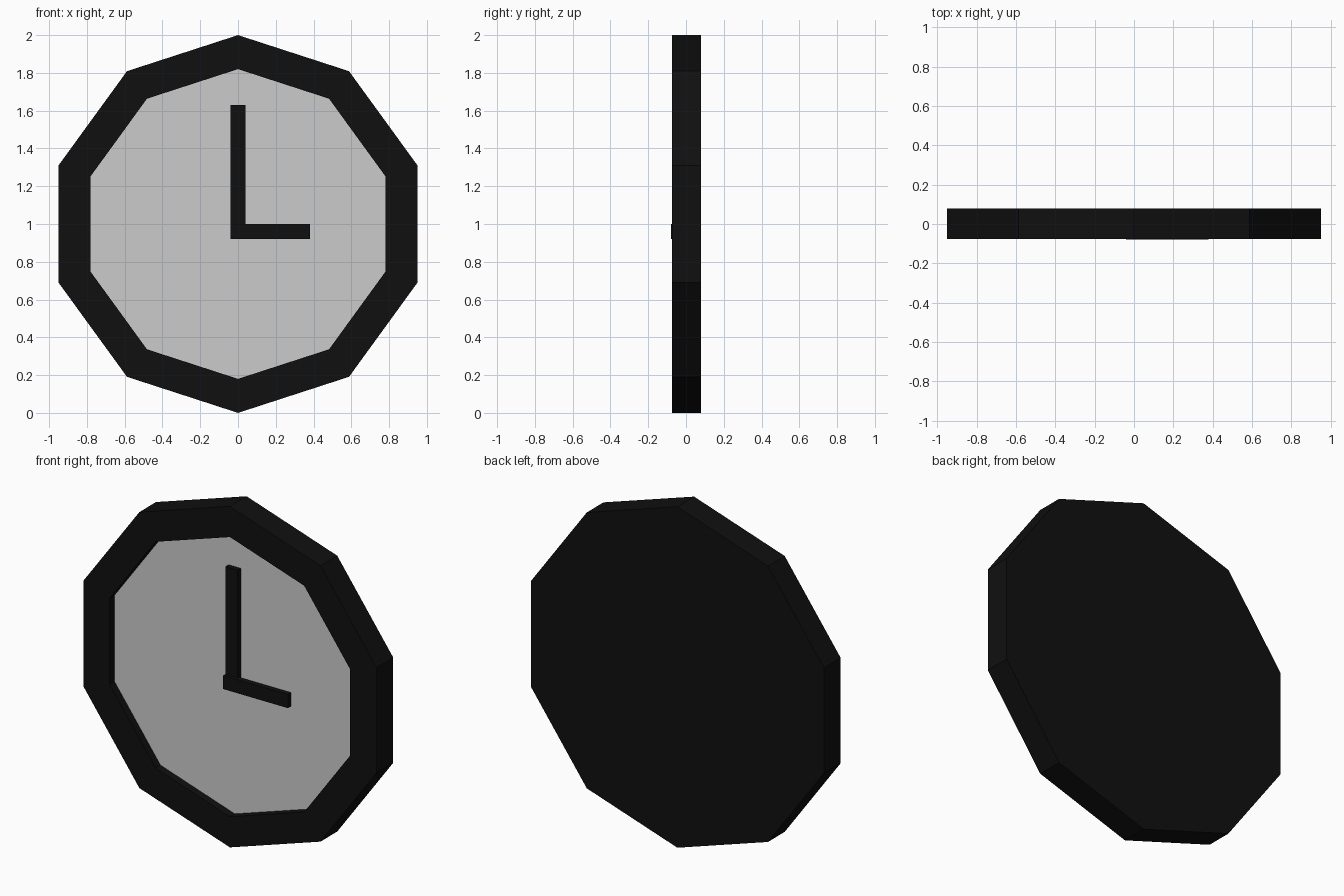
import bpy, bmesh, math

if "Cube" in bpy.data.objects:
    bpy.data.objects.remove(bpy.data.objects["Cube"])

black = bpy.data.materials.new("black")
black.diffuse_color = (0.005, 0.005, 0.005, 1)
black.use_nodes = True
black.node_tree.nodes["Principled BSDF"].inputs["Base Color"].default_value = black.diffuse_color

SIDES, CENTRE_Z = 10, 1.0
BACK, FRONT, DIAL = 0.08, -0.075, -0.03
OUTER, INNER = 1.0, 0.82


def finish(name, bm, mat=None):
    bmesh.ops.recalc_face_normals(bm, faces=bm.faces)
    mesh = bpy.data.meshes.new(name)
    bm.to_mesh(mesh)
    bm.free()
    obj = bpy.data.objects.new(name, mesh)
    bpy.context.collection.objects.link(obj)
    if mat:
        mesh.materials.append(mat)
    return obj


def ring(bm, radius, y):
    angles = [math.tau * i / SIDES for i in range(SIDES)]
    return [bm.verts.new((radius * math.sin(a), y, CENTRE_Z + radius * math.cos(a))) for a in angles]


def hand(name, x0, x1, y0, y1, z0, z1):
    bm = bmesh.new()
    bmesh.ops.create_cube(bm, size=1)
    bmesh.ops.scale(bm, vec=(x1 - x0, y1 - y0, z1 - z0), verts=bm.verts)
    bmesh.ops.translate(bm, vec=((x0 + x1) / 2, (y0 + y1) / 2, (z0 + z1) / 2), verts=bm.verts)
    return finish(name, bm, black)


# ten-sided case: back plate, outer wall, front rim and recess wall
bm = bmesh.new()
loops = [ring(bm, r, y) for r, y in ((OUTER, BACK), (OUTER, FRONT), (INNER, FRONT), (INNER, DIAL))]
bm.faces.new(loops[0])
for a, b in zip(loops, loops[1:]):
    for i in range(SIDES):
        j = (i + 1) % SIDES
        bm.faces.new((a[i], a[j], b[j], b[i]))
# temporary cap gives consistent normals; it is removed for the dial
cap = bm.faces.new(loops[3])
bmesh.ops.recalc_face_normals(bm, faces=bm.faces)
bmesh.ops.delete(bm, geom=[cap], context='FACES_ONLY')
finish("case", bm, black)

# recessed grey dial, facing -y
bm = bmesh.new()
face = bm.faces.new(ring(bm, INNER, DIAL))
face.normal_update()
dial = finish("dial", bm)
if dial.data.polygons[0].normal.y > 0:
    dial.data.flip_normals()

# hands, the hour hand lying in front of the minute hand
hand("minute_hand", -0.04, 0.04, -0.06, -0.03, 0.92, 1.63)
hand("hour_hand", -0.04, 0.38, -0.08, -0.05, 0.92, 1.0)
